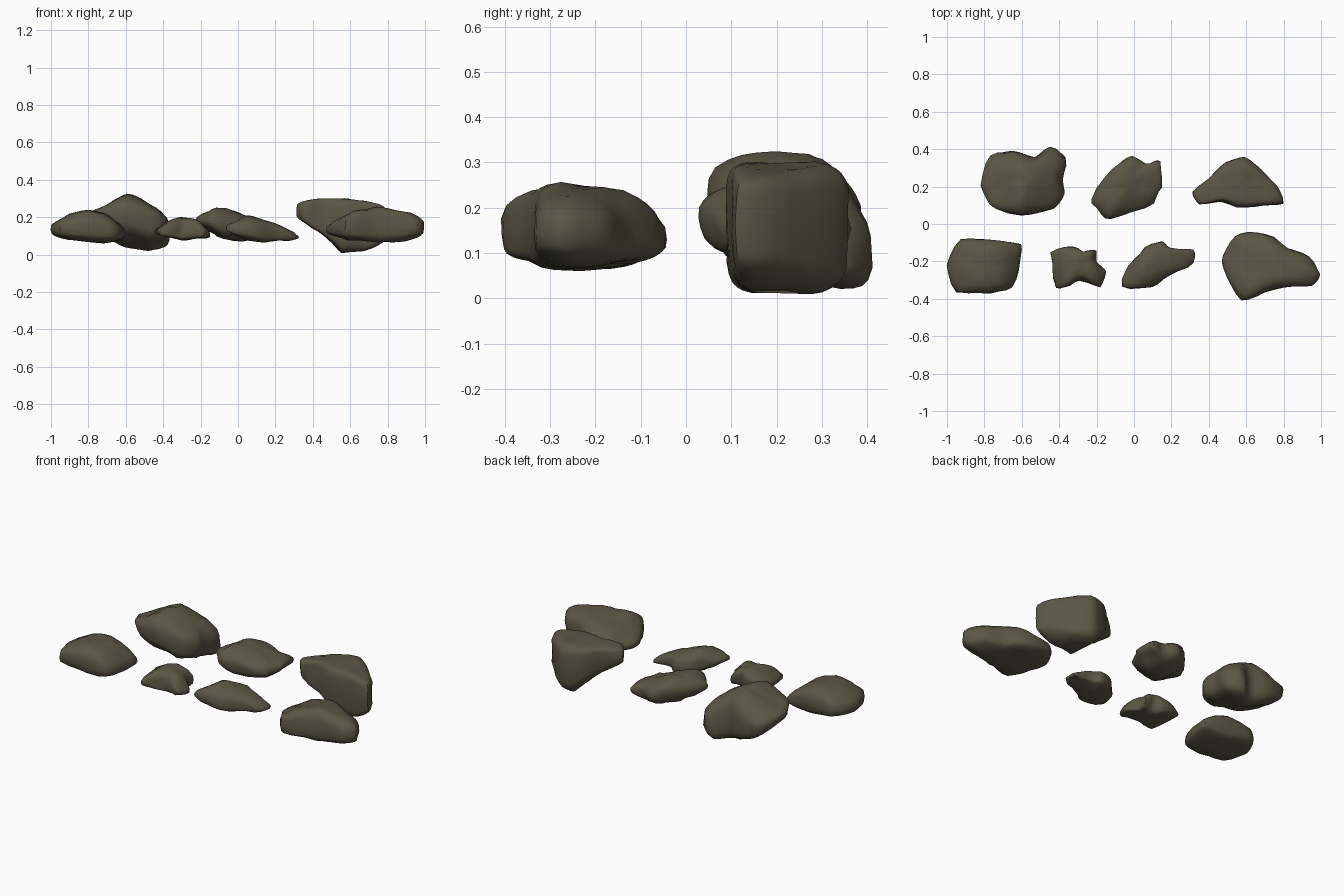
import bpy, bmesh, math
from mathutils import Vector, noise

cube = bpy.data.objects.get("Cube")
if cube:
    bpy.data.objects.remove(cube, do_unlink=True)

stone = bpy.data.materials.new("dark olive stone")
stone.use_nodes = True
STONE_COLOUR = (0.105, 0.095, 0.06, 1)
stone.diffuse_color = STONE_COLOUR
stone.node_tree.nodes["Principled BSDF"].inputs["Base Color"].default_value = STONE_COLOUR

ROWS = 7       # rings from the rim to each pole
SPLITS = 3     # points per outline edge


def sample(values, t):
    """Read evenly spaced values at t between zero and one."""
    t = min(max(t, 0), 1) * (len(values) - 1)
    i = min(int(t), len(values) - 2)
    return values[i] + (values[i + 1] - values[i]) * (t - i)


def round_outline(corners):
    """Pass a smooth closed curve through the corners."""
    points = []
    for i, b in enumerate(corners):
        a, c = corners[i - 1], corners[(i + 1) % len(corners)]
        d = corners[(i + 2) % len(corners)]
        for k in range(SPLITS):
            t = k / SPLITS
            # straight edge plus a softened bow from the neighbouring corners
            bow = (b + b - a - c) * (1 - t) + (c + c - b - d) * t
            points.append(b.lerp(c, t) + bow * t * (1 - t) * 0.3)
    return points


def rock(name, outline, top, bottom, rim=0.4, boxy=(3.2, 3.8), lean=(0, 0), rough=0.012):
    """Closed boulder: plan outline swept to top and bottom height profiles (hundredths).
    rim is the height of the widest ring; boxy and lean give the squareness and
    front-to-back slope of the upper and lower half."""
    corners = [Vector((x, y)) / 100 for x, y in outline]
    centre = sum(corners, Vector((0, 0))) / len(corners)
    left = min(c.x for c in corners)
    width = max(c.x for c in corners) - left
    edge = round_outline(corners)
    n = len(edge)
    # softened outline used towards the poles, so notches fade out
    soft = [sum((edge[(i + k) % n] for k in range(-SPLITS, SPLITS + 1)), Vector((0, 0)))
            / (2 * SPLITS + 1) for i in range(n)]

    def place(bm, flat, lift):
        t = (flat.x - left) / width
        high, low = sample(top, t) / 100, sample(bottom, t) / 100
        middle = low + (high - low) * rim
        reach = high - middle if lift > 0 else middle - low
        slope = lean[1] + (lean[0] - lean[1]) * (lift + 1) / 2
        p = Vector((flat.x, flat.y, middle + reach * lift + slope * (flat.y - centre.y)))
        # coarse chiselled bumps plus finer ones
        bump = noise.noise_vector(p * 9) + noise.noise_vector(p * 20) * 0.5
        return bm.verts.new(p + bump * rough)

    bm = bmesh.new()
    rings = []
    for row in range(1 - ROWS, ROWS):
        a = row / ROWS * math.pi / 2
        power = 2 / (boxy[0] if a > 0 else boxy[1])
        spread = math.cos(a) ** power
        lift = math.copysign(abs(math.sin(a)) ** power, a)
        rings.append([place(bm, centre.lerp(s.lerp(e, spread ** 2), spread), lift)
                      for s, e in zip(soft, edge)])
    for lower, upper in zip(rings, rings[1:]):
        for i in range(n):
            j = (i + 1) % n
            bm.faces.new((lower[i], lower[j], upper[j], upper[i]))
    for ring, lift in ((rings[0], -1), (rings[-1], 1)):
        pole = place(bm, centre, lift)
        for i in range(n):
            bm.faces.new((ring[i], ring[(i + 1) % n], pole))
    bmesh.ops.recalc_face_normals(bm, faces=bm.faces)
    mesh = bpy.data.meshes.new(name)
    bm.to_mesh(mesh)
    bm.free()
    mesh.materials.append(stone)
    obj = bpy.data.objects.new(name, mesh)
    bpy.context.collection.objects.link(obj)
    bpy.ops.object.select_all(action="DESELECT")
    obj.select_set(True)
    bpy.context.view_layer.objects.active = obj
    bpy.ops.object.shade_smooth_by_angle(angle=math.radians(50))


# Back row
rock("back_right_boulder",
     [(-82, 21), (-77, 37), (-65, 39), (-53, 36), (-44, 41), (-36, 35),
      (-38, 24), (-37, 16), (-42, 8), (-55, 5), (-72, 7), (-79, 13)],
     top=[25, 28, 33, 28, 25], bottom=[15, 9, 6, 4, 4],
     rim=0.55, boxy=(2.2, 4), lean=(-0.08, -0.25), rough=0.012)
rock("back_middle_rock",
     [(-22, 11), (-20, 20), (-11, 30), (-2, 36), (6, 32), (14, 33),
      (15, 20), (10, 11), (-5, 5), (-15, 2)],
     top=[22, 25, 24, 21, 19], bottom=[14, 11, 8, 8, 10],
     rim=0.5, boxy=(2.7, 2.7), rough=0.016)
rock("back_left_boulder",
     [(31, 17), (40, 24), (49, 33), (59, 36), (66, 31), (77, 20),
      (80, 11), (69, 10), (55, 9), (46, 12), (35, 10)],
     top=[29, 30, 30, 29, 27], bottom=[18, 12, 1, 2, 5],
     rim=0.5, boxy=(6, 5), rough=0.008)

# Front row
rock("front_left_boulder",
     [(47, -18), (54, -7), (62, -4), (75, -7), (82, -13), (93, -17),
      (100, -27), (95, -33), (80, -34), (70, -37), (57, -41), (49, -28)],
     top=[18, 22, 25, 24, 22], bottom=[10, 8, 7, 7, 9],
     lean=(-0.12, 0.04), rough=0.01)
rock("front_right_boulder",
     [(-100, -22), (-93, -8), (-77, -9), (-60, -11), (-61, -21),
      (-65, -34), (-77, -37), (-95, -36)],
     top=[19, 22, 24, 22, 16], bottom=[9, 8, 7, 6, 8], rough=0.008)
rock("front_small_rock",
     [(-44, -15), (-33, -12), (-27, -15), (-20, -14), (-20, -20),
      (-15, -25), (-18, -33), (-29, -30), (-35, -33), (-42, -35)],
     top=[15, 19, 20, 19, 14], bottom=[10, 9, 8, 8, 8])
rock("front_middle_rock",
     [(-6, -33), (-3, -23), (6, -12), (15, -10), (20, -13), (32, -14),
      (32, -21), (20, -27), (9, -34)],
     top=[17, 21, 19, 16, 11], bottom=[12, 8, 7, 8, 8])
